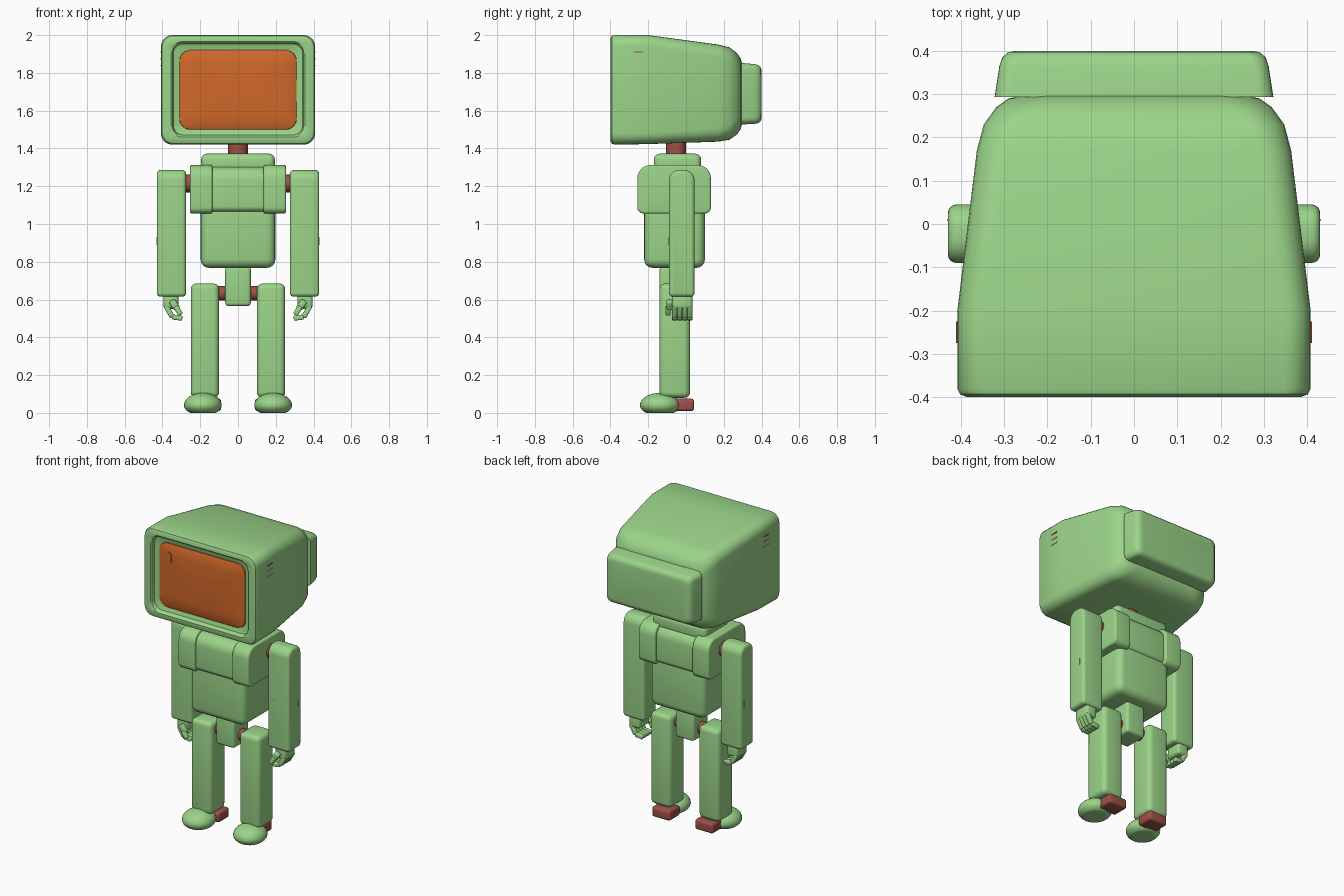
import bpy, bmesh
from math import radians, cos, sin, pi, atan2, hypot
from mathutils import Matrix, Vector

cube = bpy.data.objects.get("Cube")
if cube:
    bpy.data.objects.remove(cube, do_unlink=True)


def material(name, rgb):
    m = bpy.data.materials.new(name)
    m.use_nodes = True
    m.diffuse_color = (*rgb, 1)
    m.node_tree.nodes["Principled BSDF"].inputs["Base Color"].default_value = (*rgb, 1)
    return m


GREEN = material("soft_green", (0.33, 0.66, 0.25))
ORANGE = material("screen_orange", (0.64, 0.14, 0.023))
RED = material("joint_red", (0.34, 0.08, 0.065))


def finish(bm, name, mat, pair=False):
    """Turn a bmesh into a smooth object, or into a left and right pair."""
    bmesh.ops.recalc_face_normals(bm, faces=bm.faces)
    for side in (("left_", "right_") if pair else ("",)):
        if side == "right_":
            bmesh.ops.scale(bm, vec=(-1, 1, 1), verts=bm.verts)
            bmesh.ops.reverse_faces(bm, faces=bm.faces)
        me = bpy.data.meshes.new(side + name)
        bm.to_mesh(me)
        me.materials.append(mat)
        me.shade_smooth()
        me.set_sharp_from_angle(angle=radians(35))
        bpy.context.collection.objects.link(bpy.data.objects.new(side + name, me))
    bm.free()


def bevel(bm, edges, r, seg=4):
    bmesh.ops.bevel(bm, geom=edges, offset=r, segments=seg, profile=0.5,
                    affect="EDGES", clamp_overlap=True)


def box(name, x, y, z, r, mat=GREEN, pair=False, top=0, bottom=0, turn=None):
    """Rounded box; top and bottom round the edges along x before the rest."""
    bm = bmesh.new()
    bmesh.ops.create_cube(bm, size=1)
    spans = (x, y, z)
    for v in bm.verts:
        v.co = Vector([s[0] if c < 0 else s[1] for c, s in zip(v.co, spans)])
    mid = sum(z) / 2
    for radius, sign in ((top, 1), (bottom, -1)):
        if radius:
            bevel(bm, [e for e in bm.edges
                       if abs(e.verts[0].co.x - e.verts[1].co.x) > 1e-4
                       and all((v.co.z - mid) * sign > 0 for v in e.verts)
                       and e.calc_face_angle() > 1], radius, 6)
    if r:
        bevel(bm, [e for e in bm.edges if e.calc_face_angle() > 0.6], r)
    if turn:
        bm.transform(turn)
    finish(bm, name, mat, pair)


def rod(name, centre, radius, length, axis, mat=RED, pair=False):
    bm = bmesh.new()
    rot = Matrix.Rotation(pi / 2, 4, "Y") if axis == "x" else Matrix()
    bmesh.ops.create_cone(bm, cap_ends=True, segments=24, radius1=radius,
                          radius2=radius, depth=length,
                          matrix=Matrix.Translation(centre) @ rot)
    finish(bm, name, mat, pair)


def loft(name, sections, mat):
    """Join rounded rectangles (y, half width, low z, high z, radius) along y."""
    bm = bmesh.new()
    rings = []
    for y, hx, z0, z1, r in sections:
        ring = []
        for i, (sx, zc) in enumerate(((1, z1 - r), (-1, z1 - r), (-1, z0 + r), (1, z0 + r))):
            for k in range(7):
                a = (i + k / 6) * pi / 2
                ring.append(bm.verts.new((sx * (hx - r) + r * cos(a), y, zc + r * sin(a))))
        rings.append(ring)
    for a, b in zip(rings, rings[1:]):
        for i in range(len(a)):
            j = (i + 1) % len(a)
            bm.faces.new((a[i], a[j], b[j], b[i]))
    bm.faces.new(rings[0])
    bm.faces.new(rings[-1])
    finish(bm, name, mat)


# Head shell with a raised rim and a recessed bezel
loft("head", [
    (-.36, .30, 1.51, 1.91, .05), (-.375, .342, 1.472, 1.953, .05),
    (-.395, .348, 1.466, 1.96, .055), (-.4, .355, 1.46, 1.966, .06),
    (-.4, .385, 1.44, 1.983, .06), (-.393, .402, 1.426, 1.996, .06),
    (-.38, .408, 1.42, 2.0, .06), (-.2, .408, 1.423, 2.0, .06),
    (.17, .363, 1.436, 1.95, .07), (.23, .347, 1.446, 1.935, .08),
    (.27, .318, 1.474, 1.905, .085), (.29, .29, 1.503, 1.875, .085),
    (.298, .25, 1.535, 1.845, .08)], GREEN)
loft("head_back_box", [
    (.293, .322, 1.527, 1.853, .035), (.365, .311, 1.53, 1.846, .035),
    (.385, .304, 1.535, 1.84, .035), (.397, .29, 1.547, 1.828, .035),
    (.4, .27, 1.563, 1.81, .03)], GREEN)

# Bulging screen with a small highlight plate
loft("screen", [
    (-.355, .312, 1.498, 1.922, .06), (-.372, .31, 1.5, 1.92, .06),
    (-.379, .295, 1.515, 1.905, .055), (-.385, .22, 1.57, 1.85, .05),
    (-.388, .1, 1.66, 1.76, .03)], ORANGE)
loft("screen_mark", [(-.381, .018, 1.79, 1.87, .017), (-.387, .018, 1.79, 1.87, .017)], ORANGE)
bpy.data.objects["screen_mark"].location.x = -.232

# Vent slats on the head sides
for i in range(3):
    z = 1.91 - i * .035
    box(f"vent_{i + 1}", (.402, .411), (-.275, -.225), (z - .003, z + .003), 0,
        RED if i == 0 else GREEN, pair=True)

# Torso
rod("neck", (0, -.052, 1.4), .053, .12, "z")
box("collar", (-.195, .195), (-.17, .08), (1.27, 1.372), .03)
box("chest", (-.16, .16), (-.243, .113), (1.065, 1.302), .015, top=.07, bottom=.03)
box("chest_pad", (.135, .255), (-.258, .132), (1.055, 1.312), .012, pair=True,
    top=.07, bottom=.035)
box("belly", (-.198, .198), (-.222, .1), (.768, 1.2), .045)
box("pelvis", (-.068, .068), (-.14, .02), (.565, .775), .018)

# Arms
rod("shoulder_joint", (.265, -.022, 1.215), .047, .08, "x", pair=True)
box("arm", (.275, .43), (-.09, .045), (.615, 1.286), .028, pair=True, top=.055, bottom=.02)
box("arm_side_slit", (.425, .432), (.008, .012), (.888, .932), 0, pair=True)
for x in (.32, -.38):
    box("arm_front_slit", (x - .002, x + .002), (-.092, -.085), (.888, .932), 0)


# Hands with curled fingers
def phalanx(name, a, b, y, w):
    dx, dz = b[0] - a[0], b[1] - a[1]
    h = hypot(dx, dz) / 2 + w * .7
    turn = (Matrix.Translation(((a[0] + b[0]) / 2, y, (a[1] + b[1]) / 2))
            @ Matrix.Rotation(atan2(dx, dz), 4, "Y"))
    box(name, (-w, w), (-w, w), (-h, h), w * .55, pair=True, turn=turn)


box("palm", (.315, .395), (-.075, .035), (.55, .63), .018, pair=True)
for i in range(4):
    y = -.06 + i * .027
    phalanx(f"finger_{i + 1}_base", (.378, .56), (.352, .515), y, .0135)
    phalanx(f"finger_{i + 1}_tip", (.34, .507), (.304, .502), y, .0135)
phalanx("thumb_base", (.345, .585), (.328, .56), -.085, .018)
phalanx("thumb_tip", (.325, .555), (.308, .528), -.095, .014)

# Legs
rod("hip_joint", (0, -.06, .633), .038, .24, "x")
box("leg", (.1, .25), (-.14, .022), (.08, .685), .03, pair=True)

# Shoes: domed above, flattened below
bm = bmesh.new()
bmesh.ops.create_uvsphere(bm, u_segments=32, v_segments=20, radius=1)
for v in bm.verts:
    x, y, z = v.co
    v.co = (.186 + x * .1, -.138 + y * .106, .04 + (z * .066 if z > 0 else max(z * .055, -.04)))
finish(bm, "shoe", GREEN, pair=True)
box("heel", (.09, .222), (-.07, .042), (.01, .075), .014, RED, pair=True)
